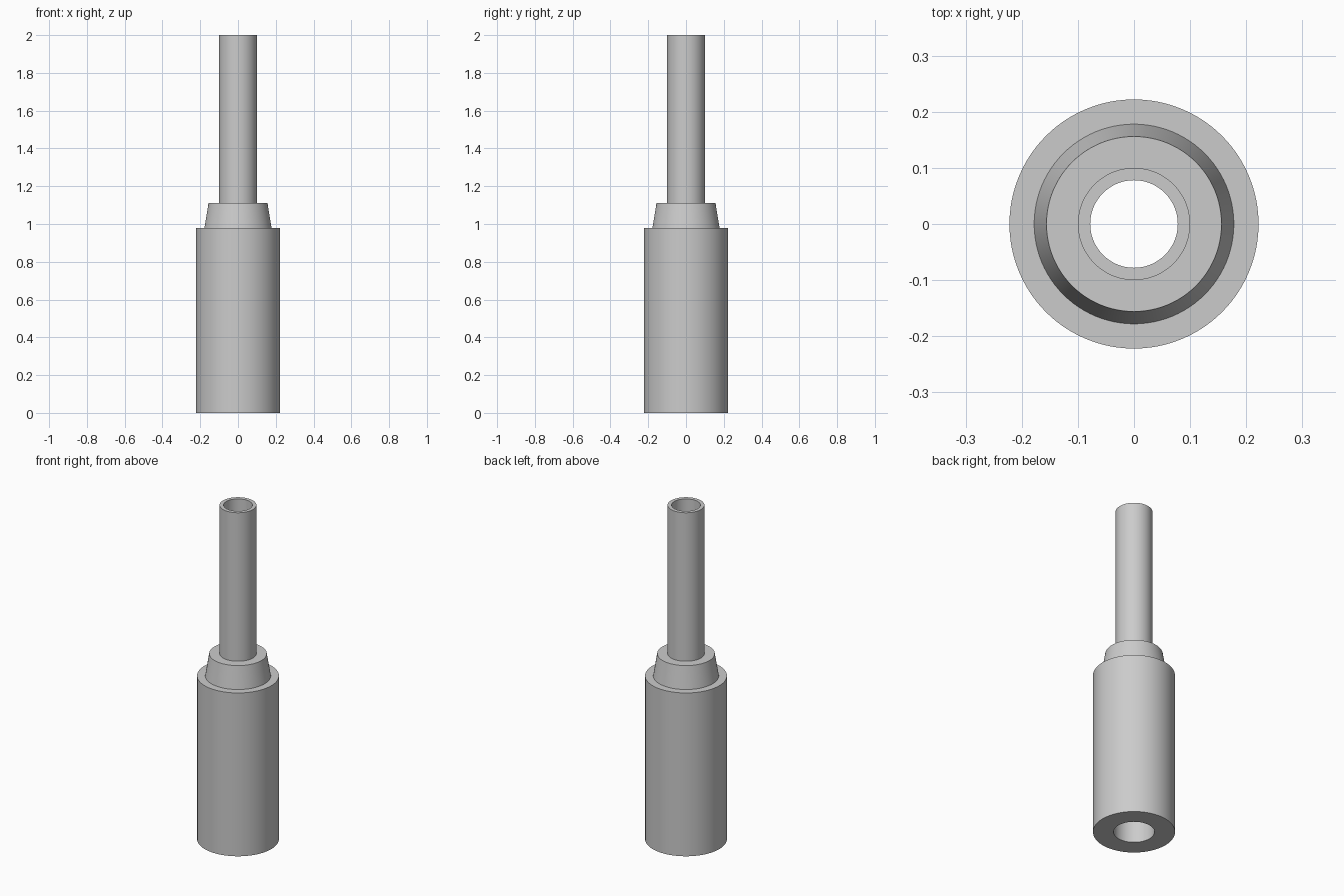
import bpy
import bmesh
import math

cube = bpy.data.objects.get("Cube")
if cube:
    bpy.data.objects.remove(cube, do_unlink=True)

# Plain grey material
grey = bpy.data.materials.new("plain_grey")
grey.use_nodes = True
colour = (0.6, 0.6, 0.6, 1.0)
grey.diffuse_color = colour
grey.node_tree.nodes["Principled BSDF"].inputs["Base Color"].default_value = colour


def lathe(name, profile, steps=96):
    """Revolve a closed (radius, height) profile around z."""
    bm = bmesh.new()
    verts = [bm.verts.new((r, 0, z)) for r, z in profile]
    edges = [bm.edges.new((v, verts[(i + 1) % len(verts)]))
             for i, v in enumerate(verts)]
    bmesh.ops.spin(bm, geom=verts + edges, cent=(0, 0, 0), axis=(0, 0, 1),
                   angle=math.tau, steps=steps, use_merge=True)
    bmesh.ops.remove_doubles(bm, verts=bm.verts, dist=0.0001)
    bmesh.ops.recalc_face_normals(bm, faces=bm.faces)
    mesh = bpy.data.meshes.new(name)
    bm.to_mesh(mesh)
    bm.free()
    mesh.materials.append(grey)
    obj = bpy.data.objects.new(name, mesh)
    bpy.context.collection.objects.link(obj)
    bpy.ops.object.select_all(action='DESELECT')
    bpy.context.view_layer.objects.active = obj
    obj.select_set(True)
    bpy.ops.object.shade_smooth_by_angle(angle=math.radians(30))
    return obj


# Hollow sleeve: wide body, tapered shoulder, slim tube and stepped bore
body_r, body_top = 0.222, 0.978
shoulder_low, shoulder_high, shoulder_top = 0.178, 0.156, 1.111
tube_r, tube_top = 0.1, 2.0
wide_bore, narrow_bore = 0.111, 0.078

lathe("stepped_sleeve", [
    (wide_bore, 0), (body_r, 0), (body_r, body_top),
    (shoulder_low, body_top), (shoulder_high, shoulder_top),
    (tube_r, shoulder_top), (tube_r, tube_top),
    (narrow_bore, tube_top), (narrow_bore, body_top), (wide_bore, body_top),
])
